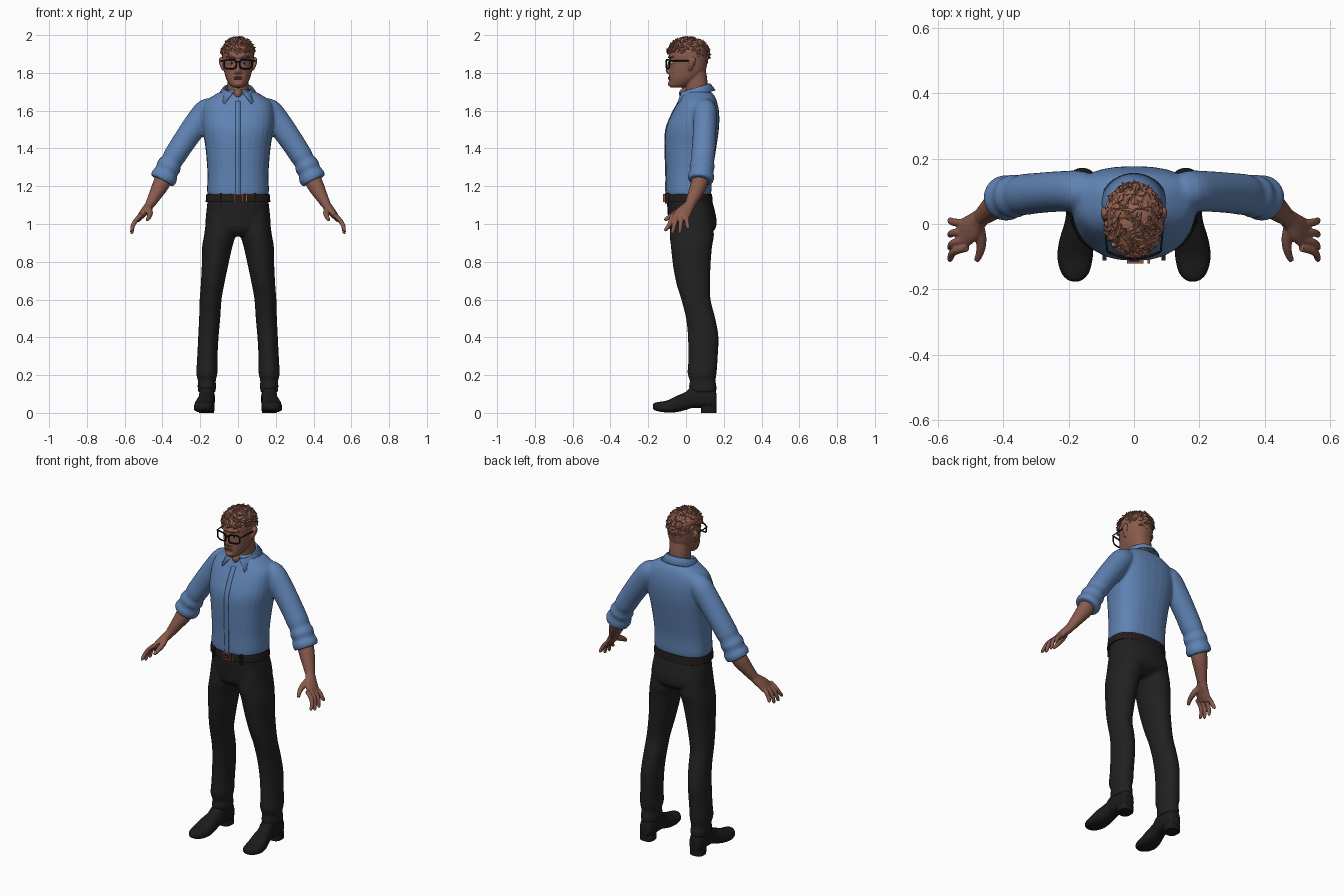
import bpy, bmesh, math, random
from mathutils import Vector, Matrix

random.seed(4)
if "Cube" in bpy.data.objects:
    bpy.data.objects.remove(bpy.data.objects["Cube"])


def material(name, r, g, b):
    m = bpy.data.materials.new(name)
    m.use_nodes = True
    m.diffuse_color = (r, g, b, 1)
    bsdf = next(n for n in m.node_tree.nodes if n.type == "BSDF_PRINCIPLED")
    bsdf.inputs["Base Color"].default_value = (r, g, b, 1)
    bsdf.inputs["Roughness"].default_value = 0.7
    return m


blue = material("shirt blue", 0.115, 0.225, 0.45)
skin = material("skin brown", 0.25, 0.105, 0.072)
hair_mat = material("hair auburn", 0.31, 0.125, 0.082)
charcoal = material("trouser charcoal", 0.015, 0.015, 0.016)
leather = material("shoe black", 0.011, 0.011, 0.012)
belt_mat = material("belt dark", 0.016, 0.012, 0.011)
copper = material("buckle copper", 0.3, 0.085, 0.045)
frame_mat = material("frame black", 0.006, 0.006, 0.007)
white = material("eye white", 0.42, 0.45, 0.48)
lip_mat = material("lip brown", 0.2, 0.075, 0.055)


def spline(rows, k=4):
    """Smoothly interpolated rows."""
    out, last = [], len(rows) - 1
    for i in range(last):
        near = rows[max(i - 1, 0)], rows[i], rows[i + 1], rows[min(i + 2, last)]
        for j in range(k):
            t = j / k
            out.append([(2*q + (r-p)*t + (2*p - 5*q + 4*r - s)*t*t + (3*q - p - 3*r + s)*t**3) / 2
                        for p, q, r, s in zip(*near)])
    return out + [list(rows[-1])]


def bridge(bm, rings):
    loops = [[bm.verts.new(p) for p in ring] for ring in rings]
    n = len(loops[0])
    for a, b in zip(loops, loops[1:]):
        for i in range(n):
            bm.faces.new((a[i], a[(i + 1) % n], b[(i + 1) % n], b[i]))
    bm.faces.new(loops[0])
    bm.faces.new(loops[-1])


def column(bm, rows, side=1, power=2.3, skew=0.55, n=28, lay=False):
    """Upright loft; a row is centre x, height, half width, front, back."""
    rings = []
    for x, z, rx, y0, y1 in spline(rows):
        mid, ring = y0 + (y1 - y0) * skew, []
        for i in range(n):
            c, s = math.cos(math.tau * i / n), math.sin(math.tau * i / n)
            px = side * (x + rx * math.copysign(abs(c) ** (2 / power), c))
            py = mid + (y1 - mid if s > 0 else mid - y0) * math.copysign(abs(s) ** (2 / power), s)
            ring.append((px, -z, py) if lay else (px, py, z))
        rings.append(ring)
    bridge(bm, rings)


def limb(bm, rows, side=1, n=16):
    """Tube along a path; a row is x, y, z, radius across y, radius across the rest."""
    rows = spline(rows)
    pts = [Vector(r[:3]) for r in rows]
    rings = []
    for i, row in enumerate(rows):
        t = (pts[min(i + 1, len(pts) - 1)] - pts[max(i - 1, 0)]).normalized()
        ref = Vector((0, 1, 0)) if abs(t.y) < 0.9 else Vector((1, 0, 0))
        u = (ref - t * ref.dot(t)).normalized()
        w = t.cross(u)
        ring = []
        for j in range(n):
            a = math.tau * j / n
            p = pts[i] + u * row[3] * math.cos(a) + w * row[4] * math.sin(a)
            ring.append((side * p.x, p.y, p.z))
        rings.append(ring)
    bridge(bm, rings)


def ball(bm, centre, size, seg=20):
    m = Matrix.Translation(centre) @ Matrix.Diagonal((*size, 1))
    bmesh.ops.create_uvsphere(bm, u_segments=seg, v_segments=seg // 2, radius=1, matrix=m)


def finish(name, bm, mat, voxel=0, smooth=4, normals=True):
    if normals:
        bmesh.ops.recalc_face_normals(bm, faces=bm.faces)
    me = bpy.data.meshes.new(name)
    bm.to_mesh(me)
    bm.free()
    me.materials.append(mat)
    ob = bpy.data.objects.new(name, me)
    bpy.context.collection.objects.link(ob)
    bpy.ops.object.select_all(action="DESELECT")
    ob.select_set(True)
    bpy.context.view_layer.objects.active = ob
    bpy.ops.object.shade_smooth_by_angle(angle=math.radians(45))
    if voxel:
        # Fuse overlapping parts into one skin
        r = ob.modifiers.new("fuse", "REMESH")
        r.mode, r.voxel_size, r.use_smooth_shade = "VOXEL", voxel, True
        s = ob.modifiers.new("soften", "SMOOTH")
        s.factor, s.iterations = 0.5, smooth
    return ob


def wire(name, pts, radius, mat, cyclic=False):
    cu = bpy.data.curves.new(name, "CURVE")
    cu.dimensions, cu.bevel_depth, cu.bevel_resolution = "3D", radius, 2
    cu.use_fill_caps = True
    sp = cu.splines.new("POLY")
    sp.points.add(len(pts) - 1)
    for p, co in zip(sp.points, pts):
        p.co = (*co, 1)
    sp.use_cyclic_u = cyclic
    cu.materials.append(mat)
    bpy.context.collection.objects.link(bpy.data.objects.new(name, cu))


def box(bm, centre, size):
    bmesh.ops.create_cube(bm, size=1, matrix=Matrix.Translation(centre) @ Matrix.Diagonal((*size, 1)))


# Shirt: torso with rolled sleeves
torso = [(0, 1.15, .16, -.106, .13), (0, 1.18, .164, -.108, .135), (0, 1.27, .162, -.108, .14),
         (0, 1.4, .172, -.112, .16), (0, 1.5, .188, -.108, .174), (0, 1.58, .192, -.078, .176),
         (0, 1.64, .18, -.046, .166), (0, 1.68, .13, -.026, .15), (0, 1.71, .075, -.01, .12)]
sleeve = [(.12, .09, 1.61, .05, .05), (.165, .1, 1.6, .062, .064), (.22, .1, 1.53, .062, .066),
          (.29, .095, 1.43, .062, .062), (.335, .09, 1.36, .063, .06), (.35, .088, 1.335, .06, .056),
          (.366, .085, 1.305, .067, .066), (.378, .083, 1.28, .062, .061), (.39, .08, 1.252, .07, .071),
          (.402, .077, 1.228, .066, .066)]
bm = bmesh.new()
column(bm, torso, power=2.4, skew=.6)
for side in (1, -1):
    limb(bm, sleeve, side, 24)
finish("shirt", bm, blue, .0075, 5)

# Button placket, a thin strip down the chest
bm = bmesh.new()
strip = [[bm.verts.new((x, r[3] - .002, r[1])) for x in (-.014, .014)] for r in spline(torso) if r[1] < 1.66]
for a, b in zip(strip, strip[1:]):
    bm.faces.new((a[0], a[1], b[1], b[0]))
finish("placket", bm, blue).modifiers.new("thickness", "SOLIDIFY").thickness = .004

# Collar with two front points
bm = bmesh.new()
prev = None
for i in range(41):
    u = i / 20 - 1
    top, low = math.pi + u * math.radians(160), math.pi + u * math.radians(142)
    w = max(0, math.cos(low)) ** 4
    z = 1.72 - .024 * math.cos(top)
    ring = [bm.verts.new((r * math.sin(a), .048 - r * math.cos(a), h)) for r, a, h in
            ((.066, top, z - .02), (.07, top, z), (.08, top, z + .001), (.108 + .03 * w, low, z - .034 - .07 * w))]
    if prev:
        for j in range(3):
            bm.faces.new((prev[j], ring[j], ring[j + 1], prev[j + 1]))
    prev = ring
finish("collar", bm, blue).modifiers.new("thickness", "SOLIDIFY").thickness = .007

# Trousers: hips and legs
bm = bmesh.new()
column(bm, [(0, 1.165, .157, -.098, .126), (0, 1.1, .164, -.1, .145), (0, 1.02, .172, -.094, .162),
            (0, .97, .165, -.085, .152), (0, .935, .1, -.05, .1)])
leg = [(.09, 1.06, .075, -.075, .13), (.095, .95, .083, -.086, .148), (.11, .88, .08, -.08, .138),
       (.122, .78, .07, -.069, .13), (.135, .68, .062, -.05, .128), (.145, .6, .058, -.025, .13),
       (.15, .5, .056, 0, .155), (.157, .4, .054, .01, .172), (.163, .28, .054, .012, .167),
       (.165, .21, .056, .008, .162), (.165, .17, .047, .02, .156), (.165, .14, .049, .015, .162),
       (.165, .108, .045, .022, .16)]
for side in (1, -1):
    column(bm, leg, side, 2.1)
finish("trousers", bm, charcoal, .0075)

# Belt, loops and buckle
bm = bmesh.new()
column(bm, [(0, z, r, -r + .06, r - .03) for z, r in ((1.116, .169), (1.12, .171), (1.155, .168), (1.159, .166))])
finish("belt", bm, belt_mat)
bm = bmesh.new()
for x in (-.09, .09):
    box(bm, (x, -.101, 1.137), (.012, .02, .056))
finish("belt_loops", bm, charcoal)
bm = bmesh.new()
for x, w in ((-.018, .007), (.026, .007), (.045, .009)):
    box(bm, (x, -.115, 1.137), (w, .012, .042))
for z in (1.119, 1.155):
    box(bm, (.004, -.115, z), (.05, .012, .006))
box(bm, (.004, -.117, 1.137), (.04, .008, .005))
finish("buckle", bm, copper)

for side, label in ((1, "left"), (-1, "right")):
    # Shoe upper and heel
    bm = bmesh.new()
    column(bm, [(.165, -.162, .025, .03, .1), (.165, -.145, .038, .026, .135), (.165, -.08, .043, .026, .145),
                (.166, -.03, .042, .025, .14), (.17, 0, .043, .016, .112), (.176, .05, .052, .004, .09),
                (.18, .1, .054, .002, .066), (.18, .145, .044, .008, .058), (.18, .168, .026, .015, .052),
                (.18, .176, .008, .024, .042)], side, 2.4, .35, lay=True)
    finish(label + "_shoe", bm, leather)
    bm = bmesh.new()
    column(bm, [(.166, 0, .04, .08, .162), (.166, .04, .041, .078, .162)], side, 2.8)
    finish(label + "_heel", bm, leather)

    # Forearm, palm, fingers and thumb
    bm = bmesh.new()
    limb(bm, [(.385, .082, 1.26, .045, .045), (.41, .067, 1.205, .044, .044), (.44, .043, 1.15, .036, .034),
              (.465, .022, 1.105, .028, .026)], side)
    limb(bm, [(.455, .03, 1.122, .026, .024), (.475, .012, 1.09, .032, .024), (.5, -.014, 1.06, .043, .021),
              (.528, -.034, 1.025, .046, .014)], side)
    for base, tip, end in ((.002, .012, .978), (-.024, -.033, .957), (-.05, -.073, .955), (-.073, -.108, .968)):
        limb(bm, [(.51, base, 1.05, .012, .012), (.54, base * .8 + tip * .2, 1.02, .0125, .0125),
                  (.556, (base + tip) / 2, .993, .0115, .0115), (.562, tip, end, .009, .009),
                  (.562, tip, end - .007, .003, .003)], side, 10)
    limb(bm, [(.475, -.005, 1.085, .018, .018), (.467, -.05, 1.06, .017, .017), (.47, -.085, 1.04, .013, .013),
              (.481, -.112, 1.02, .009, .009)], side, 10)
    finish(label + "_forearm_and_hand", bm, skin, .0035, 3)

# Head, neck, nose, brow and ears
bm = bmesh.new()
column(bm, [(0, 1.64, .062, .0, .12), (0, 1.71, .057, .0, .116), (0, 1.77, .057, -.01, .112), (0, 1.84, .06, -.02, .1)])
column(bm, [(0, 1.722, .024, -.08, -.03), (0, 1.735, .042, -.09, .015), (0, 1.77, .063, -.09, .07),
            (0, 1.81, .074, -.088, .103), (0, 1.86, .081, -.086, .114), (0, 1.9, .084, -.087, .117),
            (0, 1.94, .078, -.074, .108), (0, 1.968, .055, -.045, .08), (0, 1.975, .025, -.01, .05)], power=2.2)
limb(bm, [(0, -.082, 1.87, .008, .008), (0, -.09, 1.84, .01, .01), (0, -.097, 1.812, .011, .014),
          (0, -.09, 1.797, .006, .01)])
ball(bm, (0, -.006, 1.69), (.024, .032, .03))
ball(bm, (0, -.084, 1.742), (.024, .012, .014))
ball(bm, (0, -.083, 1.885), (.056, .012, .009))
for side in (1, -1):
    ball(bm, (side * .014, -.088, 1.803), (.009, .011, .008))
    limb(bm, [(.076, .02, 1.815, .009, .008), (.086, .026, 1.84, .016, .01), (.092, .034, 1.868, .018, .01),
              (.088, .036, 1.882, .009, .006)], side)
finish("head", bm, skin, .0038, 3)

# Lips
bm = bmesh.new()
for z in (1.768, 1.776):
    ball(bm, (0, -.085, z), (.025, .0105, .005), 14)
finish("lips", bm, lip_mat)

# Eyes, irises and eyebrows
for side, label in ((1, "left"), (-1, "right")):
    bm = bmesh.new()
    ball(bm, (side * .034, -.073, 1.853), (.015, .011, .008), 16)
    finish(label + "_eye", bm, white)
    bm = bmesh.new()
    ball(bm, (side * .034, -.0825, 1.853), (.006, .003, .006), 12)
    finish(label + "_iris", bm, frame_mat)
    wire(label + "_eyebrow", [(side * x, y, z) for x, y, z in
         ((.016, -.092, 1.883), (.036, -.088, 1.889), (.06, -.068, 1.884))], .004, hair_mat)

    # Spectacle rim and arm
    rim = []
    for i in range(28):
        c, s = math.cos(math.tau * i / 28), math.sin(math.tau * i / 28)
        x = .042 + .032 * math.copysign(abs(c) ** .55, c)
        rim.append((side * x, 3 * x * x - .104, 1.846 + .024 * math.copysign(abs(s) ** .55, s)))
    wire(label + "_spectacle_rim", rim, .0042, frame_mat, True)
    wire(label + "_spectacle_arm", [(side * x, y, z) for x, y, z in
         ((.072, -.088, 1.863), (.082, -.083, 1.864), (.09, .015, 1.864), (.088, .045, 1.845))], .0032, frame_mat)
wire("spectacle_bridge", [(-.013, -.103, 1.856), (0, -.106, 1.859), (.013, -.103, 1.856)], .004, frame_mat)

# Cropped hair: a cap covered in short tufts
centre, size = Vector((0, .012, 1.9)), Vector((.085, .108, .083))


def in_hair(p):
    return p.z > (1.912 if p.y < .05 else 1.912 - (p.y - .05) * .8)


bm = bmesh.new()
ball(bm, centre, size, 40)
bmesh.ops.delete(bm, geom=[v for v in bm.verts if not in_hair(v.co)], context="VERTS")
for i in range(420):
    n = Vector([random.gauss(0, 1) for _ in range(3)]).normalized()
    p = centre + n * size
    if not in_hair(p):
        continue
    swirl = Vector((random.uniform(-.6, .6), random.uniform(-.3, 1), random.uniform(-.4, .2)))
    flow = (swirl - n * swirl.dot(n)).normalized() + n * random.uniform(.1, .5)
    turn = flow.to_track_quat("Z", "Y").to_matrix().to_4x4()
    bmesh.ops.create_cone(bm, segments=5, radius1=.011, radius2=.001, depth=random.uniform(.028, .042),
                          cap_ends=True, matrix=Matrix.Translation(p + flow * .008 + n * .001) @ turn)
for v in bm.verts:
    v.co.z = min(v.co.z, 2)
finish("hair", bm, hair_mat, normals=False)
